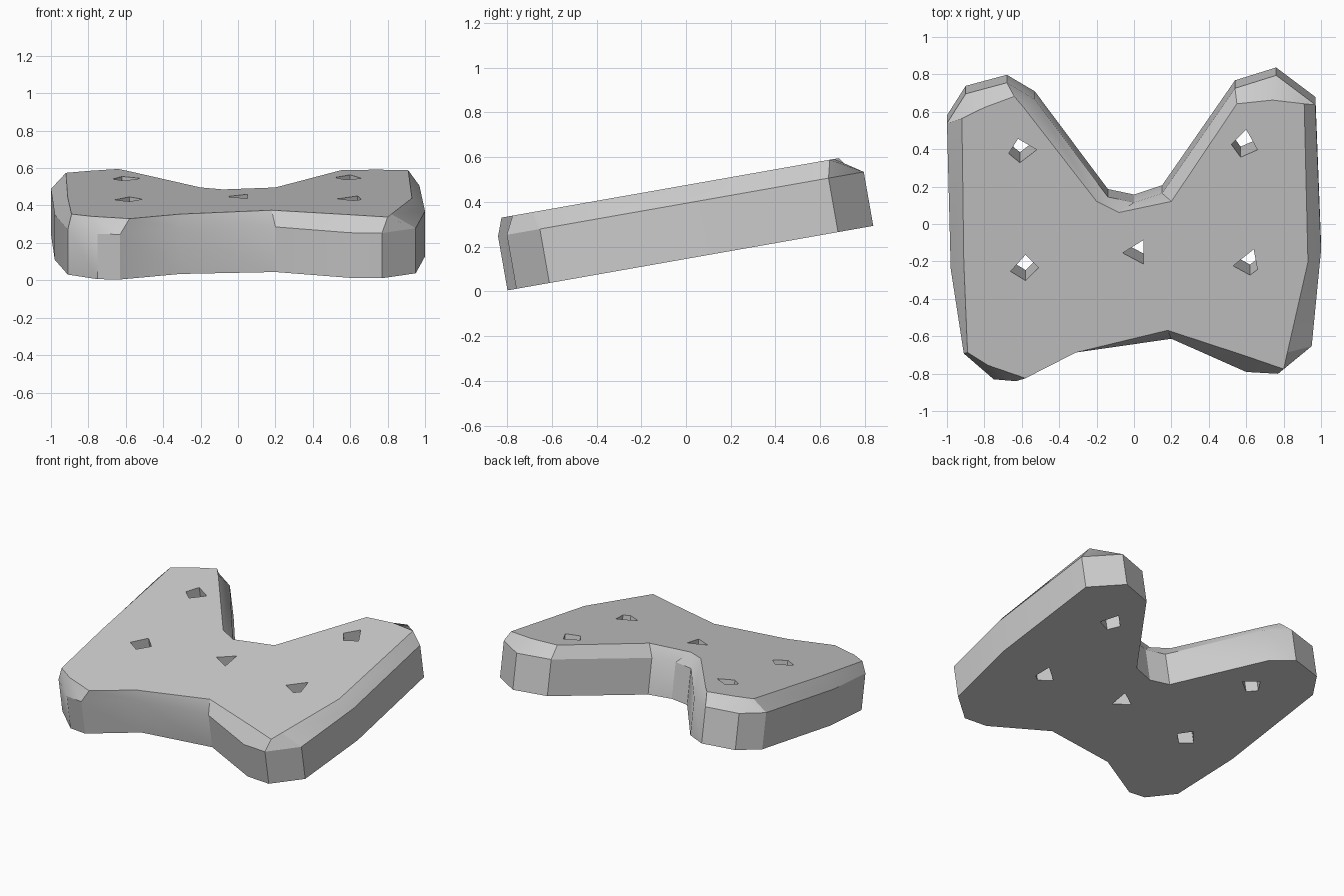
import bpy
import bmesh
import math

THICKNESS = .325
CHAMFER_HEIGHT = .245
TILT = math.radians(10)

# Plan of the slab, running round from the back right lobe:
# wall x, wall y, top edge x, top edge y
PLAN = [
    (-1, .59, -.92, .63), (-.9, .75, -.8, .69), (-.68, .81, -.64, .75),
    (-.53, .72, -.59, .69), (-.14, .19, -.2, .18), (0, .16, -.08, .12),
    (.15, .21, .2, .18), (.54, .78, .55, .71), (.76, .85, .74, .73),
    (.97, .69, .91, .71), (1, -.1, .93, -.15), (.95, -.62, .82, -.64),
    (.77, -.77, .8, -.73), (.6, -.76, .6, -.66), (.2, -.58, .18, -.52),
    (-.31, -.64, -.31, -.64), (-.63, -.81, -.58, -.78), (-.75, -.8, -.78, -.71),
    (-.91, -.66, -.89, -.64), (-.98, -.2, -.91, -.15),
]

# Corners of each rough hole
HOLES = [
    [(-.62, .52), (-.52, .46), (-.61, .39), (-.67, .44)],
    [(.6, .57), (.66, .46), (.57, .42), (.52, .49)],
    [(-.58, -.11), (-.51, -.18), (-.58, -.25), (-.66, -.2)],
    [(.05, -.03), (.05, -.16), (-.06, -.1)],
    [(.64, -.08), (.66, -.19), (.62, -.22), (.53, -.17)],
]


def add_stack(bm, rings):
    """Skin a closed stack of outlines, each given as (points, height)."""
    loops = [[bm.verts.new((x, y, z)) for x, y in points] for points, z in rings]
    count = len(loops[0])
    for low, high in zip(loops, loops[1:]):
        for i in range(count):
            j = (i + 1) % count
            bm.faces.new((low[i], low[j], high[j], high[i]))
    bm.faces.new(loops[0])
    bm.faces.new(loops[-1])


def make_object(name, bm):
    bmesh.ops.recalc_face_normals(bm, faces=bm.faces[:])
    mesh = bpy.data.meshes.new(name)
    bm.to_mesh(mesh)
    bm.free()
    obj = bpy.data.objects.new(name, mesh)
    bpy.context.scene.collection.objects.link(obj)
    obj.location.z = .145
    obj.rotation_euler.x = TILT
    return obj


cube = bpy.data.objects.get("Cube")
if cube:
    bpy.data.objects.remove(cube)

# Slab: upright wall, then a chipped chamfer up to the flat top
wall = [(x, y) for x, y, _, _ in PLAN]
top = [(x, y) for _, _, x, y in PLAN]
bm = bmesh.new()
add_stack(bm, [(wall, 0), (wall, CHAMFER_HEIGHT), (top, THICKNESS)])
slab = make_object("stone_slab", bm)

# Cutters for the through holes
bm = bmesh.new()
for corners in HOLES:
    add_stack(bm, [(corners, -.1), (corners, THICKNESS + .1)])
cutter = make_object("hole_cutter", bm)
cutter.hide_render = True

# Plain grey stone
grey = bpy.data.materials.new("grey_stone")
grey.use_nodes = True
colour = (.6, .6, .6, 1)
grey.diffuse_color = colour
grey.node_tree.nodes["Principled BSDF"].inputs["Base Color"].default_value = colour
slab.data.materials.append(grey)
cutter.data.materials.append(grey)

# Cut the holes and finish the shading
bpy.ops.object.select_all(action='DESELECT')
slab.select_set(True)
bpy.context.view_layer.objects.active = slab
cut = slab.modifiers.new("holes", 'BOOLEAN')
cut.operation = 'DIFFERENCE'
cut.solver = 'EXACT'
cut.object = cutter
bpy.context.view_layer.update()
bpy.ops.object.modifier_apply(modifier=cut.name)
bpy.data.objects.remove(cutter)
bpy.ops.object.shade_smooth_by_angle(angle=math.radians(30))
